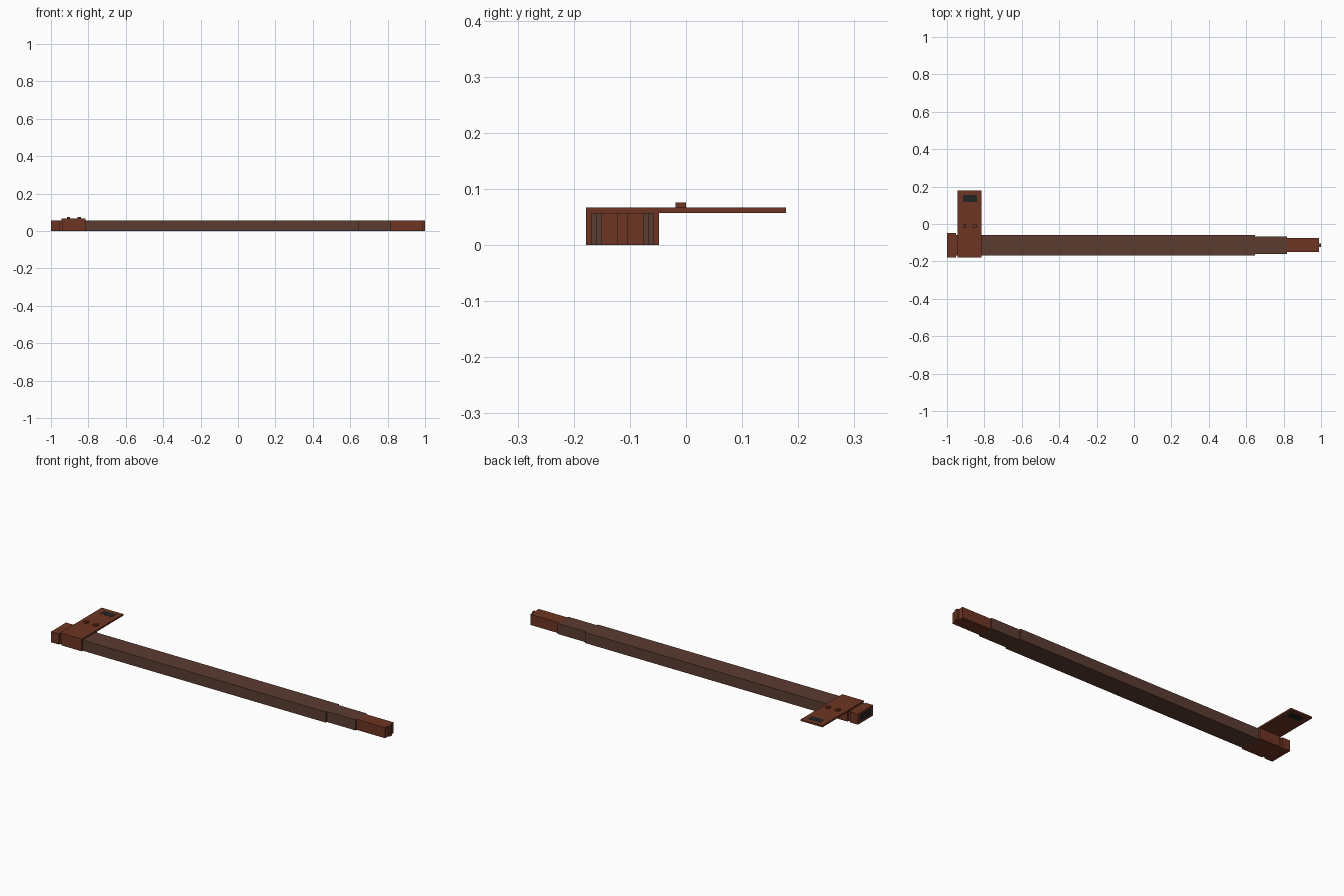
import bpy, bmesh

if "Cube" in bpy.data.objects:
    bpy.data.objects.remove(bpy.data.objects["Cube"])


def material(name, rgb):
    m = bpy.data.materials.new(name)
    m.diffuse_color = (*rgb, 1)
    m.use_nodes = True
    m.node_tree.nodes["Principled BSDF"].inputs["Base Color"].default_value = m.diffuse_color
    return m


BROWN = material("dark brown", (0.105, 0.046, 0.031))
RED = material("reddish brown", (0.155, 0.036, 0.016))
DARK = material("charcoal", (0.016, 0.017, 0.018))

MID = -0.1135   # centre line of the long bar
TOP = 0.0575    # height of the bar


def box(name, x, y, z, mat):
    """Box from (min, max) pairs along each axis."""
    bm = bmesh.new()
    bmesh.ops.create_cube(bm, size=1)
    for v in bm.verts:
        for i, (lo, hi) in enumerate((x, y, z)):
            v.co[i] = lo if v.co[i] < 0 else hi
    me = bpy.data.meshes.new(name)
    bm.to_mesh(me)
    bm.free()
    me.materials.append(mat)
    ob = bpy.data.objects.new(name, me)
    bpy.context.collection.objects.link(ob)
    return ob


def section(name, x0, x1, half, mat):
    """Full-height piece of the bar, centred on its middle line."""
    return box(name, (x0, x1), (MID - half, MID + half), (0, TOP), mat)


# Long bar, stepping narrower towards the tip
section("end_block", -1.0, -0.953, 0.065, RED)
section("neck", -0.953, -0.937, 0.056, RED)
section("bracket_block", -0.937, -0.815, 0.065, RED)
section("main_bar", -0.815, 0.648, 0.056, BROWN)
section("stepped_bar", 0.648, 0.819, 0.0465, BROWN)
section("tip", 0.819, 0.99, 0.0375, RED)
section("tip_tab", 0.99, 1.0, 0.0095, RED)

# Dark panel on the end block
box("end_panel", (-1.0005, -0.995), (MID - 0.047, MID + 0.047), (0.011, 0.047), DARK)

# Cross plate with a dark window through it and two pegs
box("cross_plate", (-0.945, -0.815), (-0.1785, 0.1785), (TOP, 0.0665), RED)
box("plate_window", (-0.914, -0.84), (0.117, 0.155), (TOP - 0.0005, 0.067), DARK)
for side, x in (("left", -0.906), ("right", -0.849)):
    box(side + "_peg", (x - 0.009, x + 0.009), (-0.0185, 0), (0.0665, 0.0755), RED)
